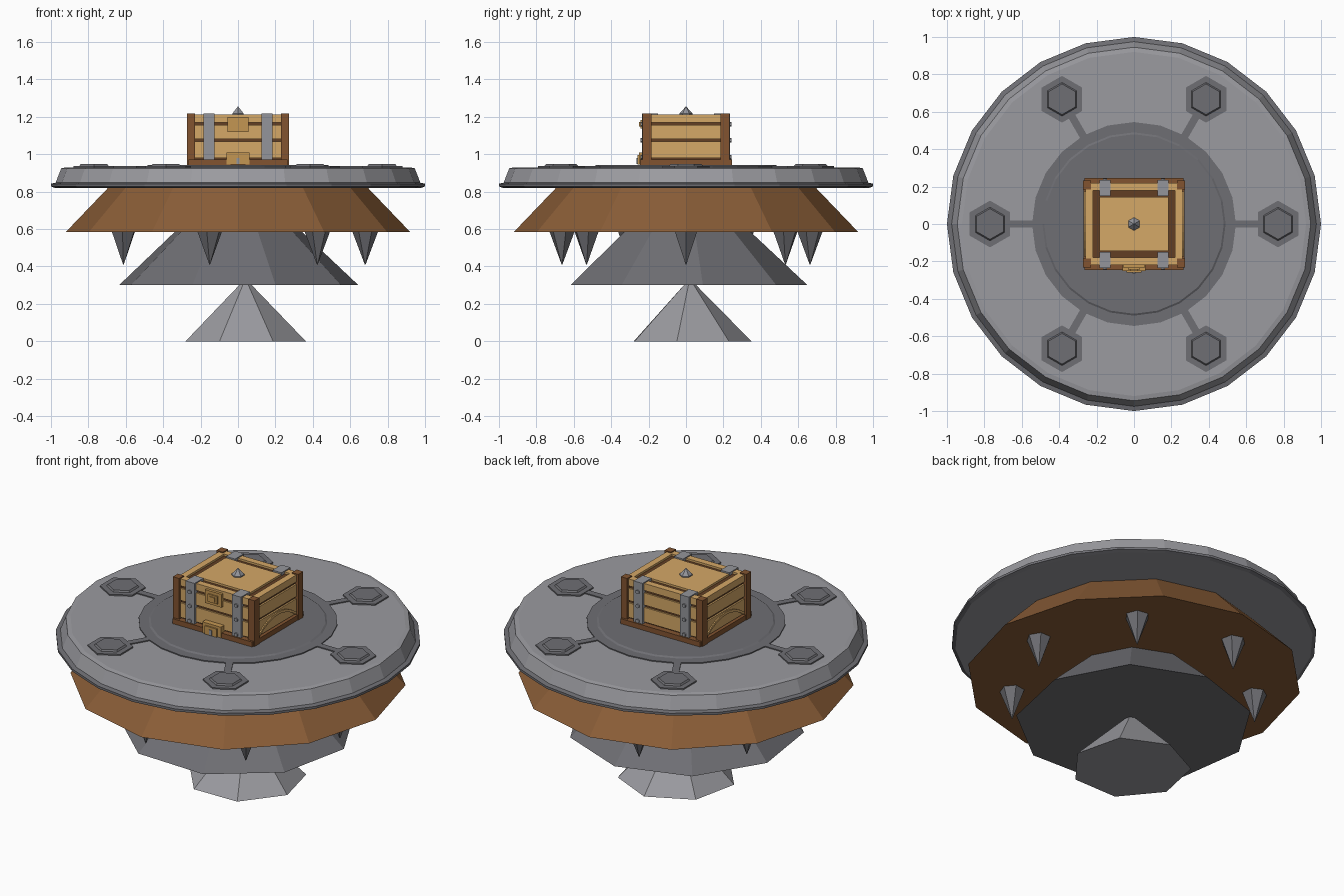
import bpy, bmesh, math
from mathutils import Matrix, Vector

if "Cube" in bpy.data.objects:
    bpy.data.objects.remove(bpy.data.objects["Cube"])


def material(name, rgb):
    m = bpy.data.materials.new(name)
    lin = [((c / 255 + 0.055) / 1.055) ** 2.4 for c in rgb]
    m.diffuse_color = (*lin, 1)
    m.use_nodes = True
    m.node_tree.nodes["Principled BSDF"].inputs["Base Color"].default_value = m.diffuse_color
    return m


LIGHT = material("light_stone", (155, 155, 160))
DARK = material("dark_stone", (111, 111, 116))
EARTH = material("earth_brown", (138, 93, 55))
WOOD = material("pale_wood", (213, 168, 103))
TRIM = material("dark_wood", (98, 62, 36))
POST = material("post_wood", (130, 84, 48))
METAL = material("strap_metal", (148, 149, 155))
BRASS = material("brass", (196, 150, 82))


def finish(name, bm, *mats):
    bmesh.ops.recalc_face_normals(bm, faces=bm.faces)
    me = bpy.data.meshes.new(name)
    bm.to_mesh(me)
    bm.free()
    for m in mats:
        me.materials.append(m)
    ob = bpy.data.objects.new(name, me)
    bpy.context.collection.objects.link(ob)
    return ob


def lathe(name, profile, sides, mats, phase=0, centre=(0, 0), rule=None):
    """Capped turned solid from (radius, z) pairs, bottom to top."""
    bm = bmesh.new()
    rings = []
    for r, z in profile:
        rings.append([bm.verts.new((centre[0] + r * math.cos(a), centre[1] + r * math.sin(a), z))
                      for a in (math.radians(phase) + math.tau * i / sides for i in range(sides))])
    for k in range(len(rings) - 1):
        for i in range(sides):
            j = (i + 1) % sides
            f = bm.faces.new((rings[k][i], rings[k][j], rings[k + 1][j], rings[k + 1][i]))
            f.material_index = rule(k) if rule else 0
    bm.faces.new(rings[0])
    bm.faces.new(rings[-1])
    return finish(name, bm, *mats)


def boxes(name, mat, items):
    """Several boxes in one part, each (x0, x1, y0, y1, z0, z1)."""
    bm = bmesh.new()
    for x0, x1, y0, y1, z0, z1 in items:
        m = Matrix.Translation(((x0 + x1) / 2, (y0 + y1) / 2, (z0 + z1) / 2)) @ \
            Matrix.Diagonal((x1 - x0, y1 - y0, z1 - z0, 1))
        bmesh.ops.create_cube(bm, size=1, matrix=m)
    return finish(name, bm, mat)


def four(x0, x1, y0, y1, z0, z1):
    """The box mirrored in x and y."""
    return [(*sorted((sx * x0, sx * x1)), *sorted((sy * y0, sy * y1)), z0, z1)
            for sx in (-1, 1) for sy in (-1, 1)]


# Floating rock layers
lathe("rock_tip", [(0.33, 0), (0.01, 0.325)], 7, [LIGHT], -12, (0.04, 0.02))
lathe("rock_middle", [(0.65, 0.3), (0.34, 0.59)], 9, [DARK], 8)
lathe("earth_layer", [(0.92, 0.585), (0.69, 0.825)], 12, [EARTH])

# Hanging spikes
for i in range(7):
    a = math.tau * i / 7
    lathe("spike", [(0.002, 0.41), (0.07, 0.59)], 6, [DARK], 360 * i / 7,
          (0.68 * math.cos(a), 0.68 * math.sin(a)))

# Round platform with a dark lower rim
lathe("platform", [(0.98, 0.82), (1.0, 0.828), (1.0, 0.842), (0.975, 0.848), (0.945, 0.925), (0.92, 0.93)],
      24, [LIGHT, DARK], rule=lambda k: 1 if k < 3 else 0)

# Raised floor circle, spokes and hexagonal pads
lathe("floor_circle", [(0.545, 0.92), (0.545, 0.936), (0.49, 0.936), (0.48, 0.942)], 24, [DARK])
for i in range(6):
    a = math.tau * i / 6
    c = (0.77 * math.cos(a), 0.77 * math.sin(a))
    lathe("pad", [(0.125, 0.92), (0.125, 0.938), (0.09, 0.938), (0.082, 0.947)], 6, [DARK], 30, c)
    spoke = boxes("spoke", DARK, [(0.52, 0.68, -0.02, 0.02, 0.92, 0.936)])
    spoke.rotation_euler.z = a

# Chest core, seen as the dark gaps between planks
boxes("chest_core", TRIM, [(-0.25, 0.25, -0.21, 0.21, 0.94, 1.2)])

# Planks on the four walls
rows = [(0.98, 1.068), (1.082, 1.155), (1.17, 1.212)]
planks = []
for z0, z1 in rows:
    planks += [(-0.235, 0.235, s * 0.21 - 0.01, s * 0.21 + 0.01, z0, z1) for s in (-1, 1)]
    planks += [(s * 0.25 - 0.01, s * 0.25 + 0.01, -0.19, 0.19, z0, z1) for s in (-1, 1)]
boxes("wall_planks", WOOD, planks)

# Top boards: centre panel and edge boards
boxes("top_boards", WOOD, [(-0.185, 0.185, -0.145, 0.145, 1.19, 1.212)]
      + [(-0.235, 0.235, *sorted((s * 0.18, s * 0.205)), 1.19, 1.212) for s in (-1, 1)]
      + [(*sorted((s * 0.22, s * 0.245)), -0.19, 0.19, 1.19, 1.212) for s in (-1, 1)])

# Corner posts and base beams
boxes("corner_posts", POST, four(0.23, 0.273, 0.185, 0.232, 0.94, 1.218))
boxes("base_beams", POST,
      [(-0.265, 0.265, s * 0.225 - 0.02, s * 0.225 + 0.02, 0.935, 0.972) for s in (-1, 1)]
      + [(s * 0.255 - 0.015, s * 0.255 + 0.015, -0.22, 0.22, 0.935, 0.972) for s in (-1, 1)])

# Metal straps running up the wall and over the edge
boxes("straps", METAL, four(0.125, 0.185, 0.2, 0.236, 0.95, 1.218)
      + four(0.125, 0.185, 0.15, 0.236, 1.195, 1.218))

# Rivets on the straps
bm = bmesh.new()
for sx in (-1, 1):
    for sy in (-1, 1):
        for z in (0.985, 1.075, 1.16):
            m = Matrix.Translation((sx * 0.155, sy * 0.236, z)) @ Matrix.Rotation(math.pi / 2, 4, 'X')
            bmesh.ops.create_cone(bm, cap_ends=True, segments=6, radius1=0.012, radius2=0.012,
                                  depth=0.016, matrix=m)
finish("rivets", bm, METAL)

# Arched trim on the end walls
bm = bmesh.new()
for s in (-1, 1):
    grid = []
    for i in range(9):
        t = -1 + i / 4
        y, z = 0.175 * t, 0.995 + 0.065 * (1 - t * t)
        grid.append([bm.verts.new((s * x, y, z + dz))
                     for x, dz in ((0.25, 0), (0.267, 0), (0.267, -0.016), (0.25, -0.016))])
    for p, q in zip(grid, grid[1:]):
        for k in range(4):
            bm.faces.new((p[k], p[(k + 1) % 4], q[(k + 1) % 4], q[k]))
    bm.faces.new(grid[0])
    bm.faces.new(grid[-1])
finish("end_arches", bm, WOOD)

# Front clasps: layered plates with a small metal keyhole
boxes("clasp_plates", BRASS, [(-0.055, 0.055, -0.236, -0.2, 1.12, 1.2),
                              (-0.032, 0.032, -0.244, -0.2, 1.137, 1.183),
                              (-0.018, 0.018, -0.25, -0.2, 1.147, 1.173),
                              (-0.062, 0.062, -0.252, -0.2, 0.945, 1.01),
                              (-0.04, 0.04, -0.26, -0.2, 0.945, 0.995)])
boxes("keyhole", METAL, [(-0.009, 0.009, -0.264, -0.25, 0.948, 0.98)])

# Pointed stud on top
lathe("top_stud", [(0.035, 1.205), (0.035, 1.218), (0.001, 1.255)], 6, [METAL], 30)
